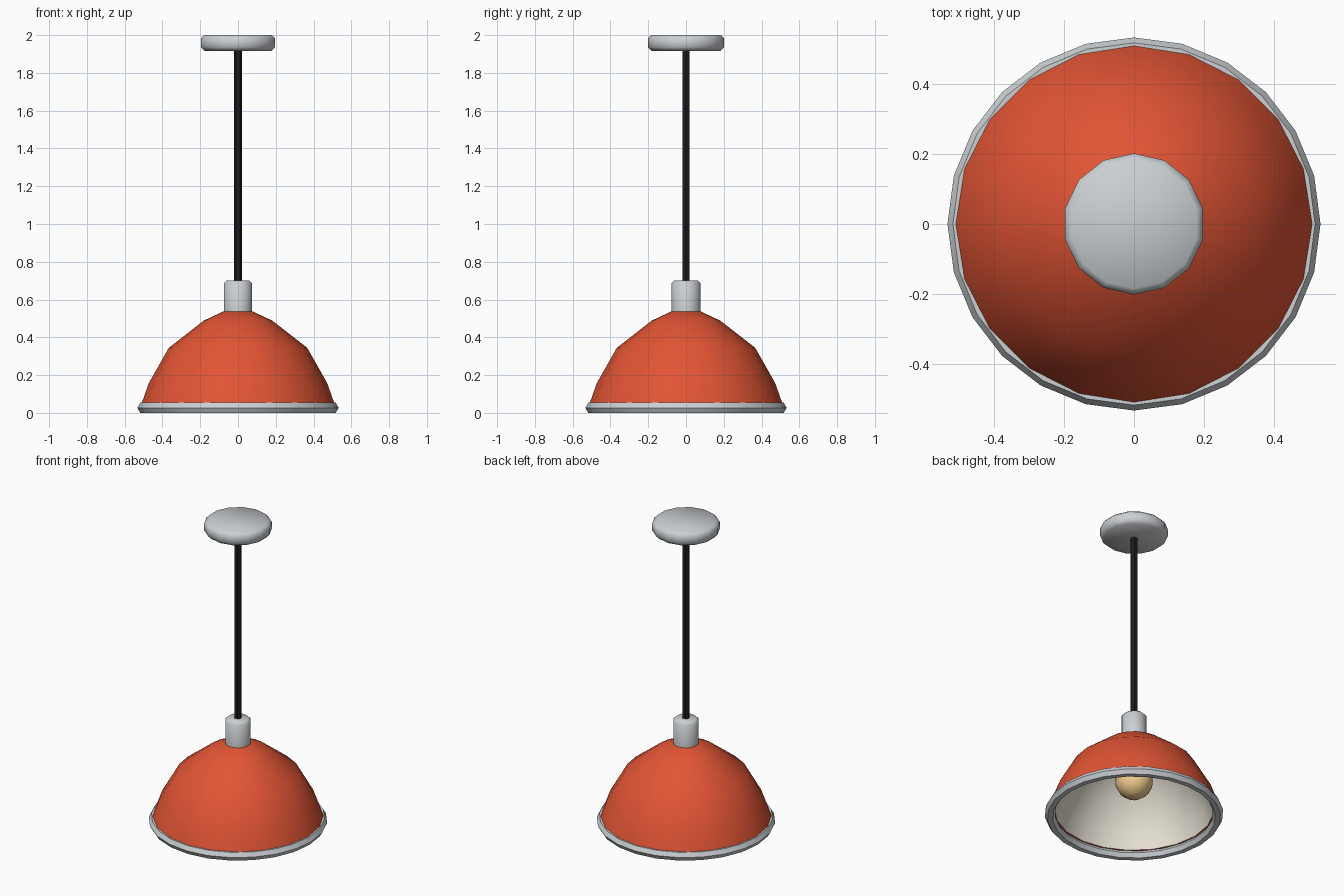
import bpy, bmesh, math

if "Cube" in bpy.data.objects:
    bpy.data.objects.remove(bpy.data.objects["Cube"])


def material(name, rgb):
    m = bpy.data.materials.new(name)
    m.diffuse_color = (*rgb, 1)
    m.use_nodes = True
    m.node_tree.nodes["Principled BSDF"].inputs["Base Color"].default_value = m.diffuse_color
    return m


def lathe(name, profile, sides, mat=None, start=math.pi / 2, closed=False):
    """Revolve (radius, z) points around z; a radius of 0 makes a pole."""
    bm = bmesh.new()
    rings = []
    for r, z in profile:
        if r == 0:
            rings.append([bm.verts.new((0, 0, z))] * sides)
        else:
            angles = [start + 2 * math.pi * i / sides for i in range(sides)]
            rings.append([bm.verts.new((r * math.cos(a), r * math.sin(a), z)) for a in angles])
    pairs = list(zip(rings, rings[1:]))
    if closed:
        pairs.append((rings[-1], rings[0]))
    for a, b in pairs:
        for i in range(sides):
            j = (i + 1) % sides
            bm.faces.new(list(dict.fromkeys((a[i], a[j], b[j], b[i]))))
    bmesh.ops.recalc_face_normals(bm, faces=bm.faces[:])
    mesh = bpy.data.meshes.new(name)
    bm.to_mesh(mesh)
    bm.free()
    ob = bpy.data.objects.new(name, mesh)
    bpy.context.collection.objects.link(ob)
    if mat:
        mesh.materials.append(mat)
    bpy.ops.object.select_all(action='DESELECT')
    ob.select_set(True)
    bpy.context.view_layer.objects.active = ob
    bpy.ops.object.shade_smooth_by_angle(angle=math.radians(50))
    return ob


orange = material("orange_enamel", (0.76, 0.09, 0.035))
cream = material("cream_enamel", (0.85, 0.8, 0.7))
black = material("black_cord", (0.012, 0.012, 0.014))
warm = material("warm_glass", (0.9, 0.62, 0.28))
steel = material("pale_metal", (0.6, 0.63, 0.65))

# Ceiling canopy with bevelled edges
lathe("canopy", [(0, 1.917), (0.182, 1.917), (0.202, 1.937), (0.202, 1.982), (0.184, 2.0), (0, 2.0)],
      14, steel)

# Hanging cord
lathe("cord", [(0, 0.68), (0.022, 0.68), (0.022, 1.94), (0, 1.94)], 6, black, start=0)

# Lamp socket
lathe("socket", [(0, 0.535), (0.078, 0.535), (0.078, 0.685), (0.063, 0.7), (0, 0.7)], 10, steel)

# Dome shade with an inward lip, and its pale lining
dome = [(0.514, 0.04), (0.472, 0.158), (0.366, 0.345), (0.182, 0.488), (0.08, 0.536), (0, 0.536)]
lining = [(0.474, 0.046), (0.44, 0.146), (0.343, 0.318), (0.168, 0.455), (0.075, 0.5), (0, 0.5)]
lathe("shade", lining[:1] + dome, 20, orange)
inner = lathe("shade_lining", lining, 20, cream)
inner.data.flip_normals()

# Rolled rim, hexagonal in section
section = [(0.502 + 0.031 * math.cos(i * math.pi / 3), 0.027 + 0.031 * math.sin(i * math.pi / 3))
           for i in range(6)]
lathe("rim", section, 24, steel, closed=True)

# Bulb: round globe with a neck up into the socket
globe = [(0.114 * math.sin(a), 0.248 - 0.114 * math.cos(a))
         for a in (math.radians(d) for d in range(0, 151, 25))]
lathe("bulb", globe + [(0.05, 0.4), (0.05, 0.52), (0, 0.52)], 16, warm)
